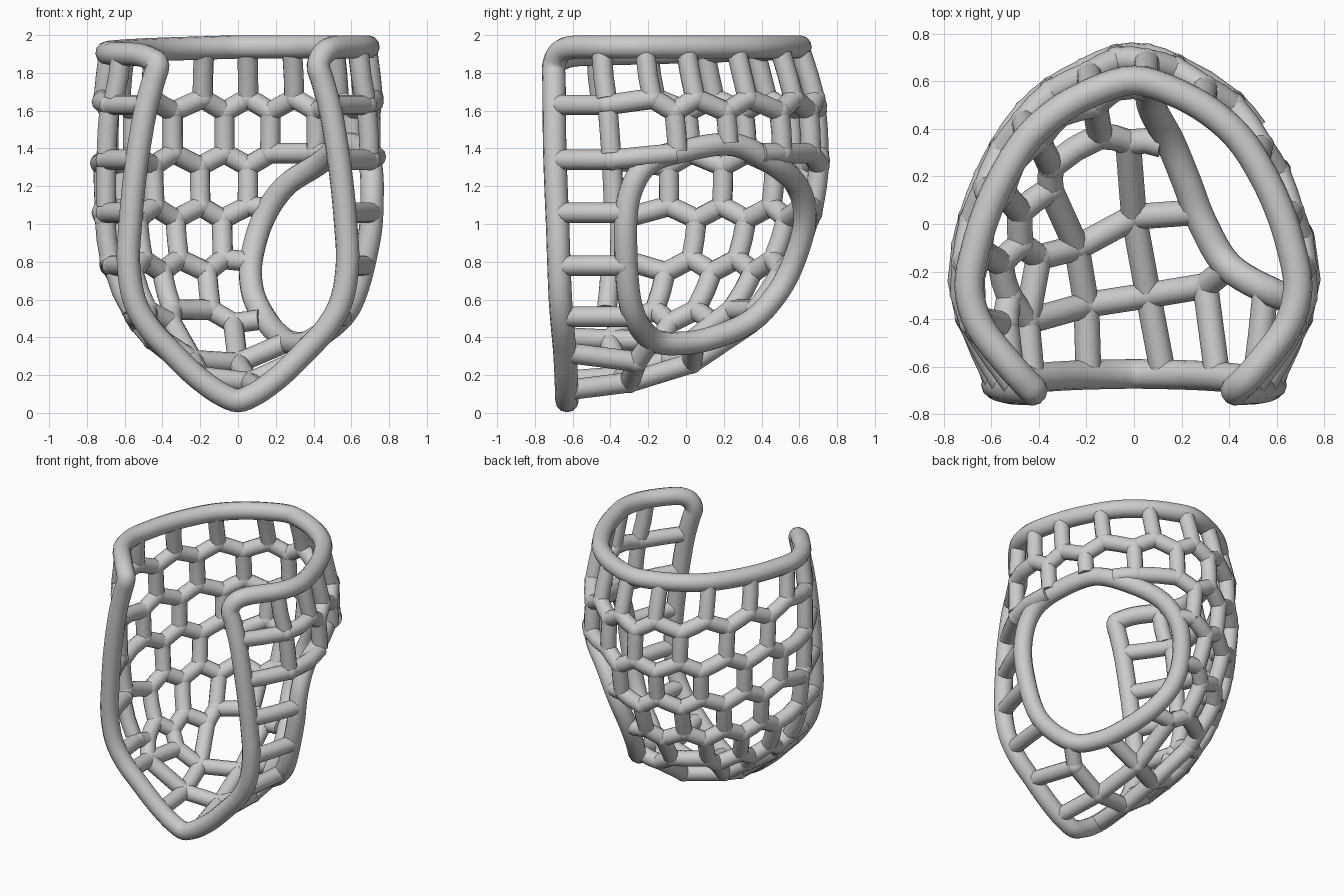
import bpy, bmesh
from mathutils import Vector, Matrix

if "Cube" in bpy.data.objects:
    bpy.data.objects.remove(bpy.data.objects["Cube"])

RIM_R, STRUT_R = 0.062, 0.054


def smooth(pts, closed=False, n=6):
    """Catmull-Rom samples through a list of points."""
    pts = [Vector(p) for p in pts]
    m, out = len(pts), []
    for i in range(m if closed else m - 1):
        q = []
        for k in (i - 1, i, i + 1, i + 2):
            q.append(pts[k % m] if closed else pts[max(0, min(m - 1, k))])
        for s in range(n):
            u = s / n
            out.append(0.5 * (2 * q[1] + (q[2] - q[0]) * u
                              + (2 * q[0] - 5 * q[1] + 4 * q[2] - q[3]) * u * u
                              + (3 * q[1] - q[0] - 3 * q[2] + q[3]) * u ** 3))
    return out if closed else out + [pts[-1]]


def lookup(samples, z):
    z = max(samples[0][0], min(samples[-1][0], z))
    for a, b in zip(samples, samples[1:]):
        if z <= b[0]:
            return a[1] + (b[1] - a[1]) * (z - a[0]) / max(1e-6, b[0] - a[0])
    return samples[-1][1]


# Shell profiles by height: front edge x, half width, back y, front y
FRONT_X = smooth([(.06, 0), (.10, .09), (.15, .165), (.22, .25), (.33, .36), (.45, .47), (.6, .55),
                  (.8, .58), (1.0, .57), (1.3, .54), (1.6, .49), (1.75, .45), (1.84, .425), (1.95, .44)])
WIDTH = smooth([(.06, .02), (.15, .18), (.33, .39), (.45, .50), (.6, .61), (.8, .68),
                (1.0, .71), (1.3, .72), (1.6, .715), (1.95, .675)])
BACK_Y = smooth([(.06, -.6), (.15, -.32), (.25, 0), (.37, .21), (.5, .37), (.7, .52), (.9, .62),
                 (1.1, .68), (1.35, .71), (1.65, .69), (1.95, .6)])
FRONT_Y = smooth([(.06, -.63), (.3, -.64), (.6, -.665), (1.0, -.68), (1.4, -.695), (1.95, -.70)])
cache = {}


def section(z):
    """Half cross-section at height z, with running length."""
    key = round(z, 3)
    if key not in cache:
        w, b, f = lookup(WIDTH, z), lookup(BACK_Y, z), lookup(FRONT_Y, z)
        shape = [(-.25, .962), (0, 1), (.25, .962), (.60, .845), (.86, .635), (1, .40), (.98, .23)]
        pts = [(x * w, f + y * (b - f)) for x, y in shape] + [(lookup(FRONT_X, z), f)]
        pts = smooth(pts)[6:]
        run = [0]
        for p, q in zip(pts, pts[1:]):
            run.append(run[-1] + (q - p).length)
        cache[key] = pts, run
    return cache[key]


def shell(t, z):
    """Point on the shell: t = 0 at the back, +-1 at the front edges."""
    pts, run = section(z)
    d = min(abs(t), 1) * run[-1]
    for i in range(len(run) - 1):
        if d <= run[i + 1] + 1e-9:
            p = pts[i].lerp(pts[i + 1], (d - run[i]) / max(1e-9, run[i + 1] - run[i]))
            break
    return Vector((p.x if t >= 0 else -p.x, p.y, z))


def floor(x, y):
    """Point of the bowl bottom straight below (x, y)."""
    lo, hi = .06, 1.2
    for _ in range(12):
        z = (lo + hi) / 2
        pts = section(z)[0]
        edge = [a.y + (b.y - a.y) * (abs(x) - a.x) / (b.x - a.x)
                for a, b in zip(pts, pts[1:]) if a.x <= abs(x) < b.x]
        if edge and edge[0] > y:
            hi = z
        else:
            lo = z
    return Vector((x, y, hi))


def tubes(name, paths, radius, closed=False):
    cu = bpy.data.curves.new(name, 'CURVE')
    cu.dimensions = '3D'
    cu.bevel_depth, cu.bevel_resolution = radius, 4
    cu.use_fill_caps = True
    for path in paths:
        sp = cu.splines.new('POLY')
        sp.points.add(len(path) - 1)
        for pt, p in zip(sp.points, path):
            pt.co = (*p, 1)
        sp.use_cyclic_u = closed
        sp.use_smooth = True
    ob = bpy.data.objects.new(name, cu)
    bpy.context.collection.objects.link(ob)
    bpy.ops.object.select_all(action='DESELECT')
    ob.select_set(True)
    bpy.context.view_layer.objects.active = ob
    bpy.ops.object.convert(target='MESH')


# Outer rim: V-shaped front opening and top edge in one loop
heights = [.10, .15, .22, .33, .45, .6, .8, 1.0, 1.2, 1.4, 1.6, 1.75, 1.84]
right = [shell(1, z) for z in heights] + [shell(.975, 1.91), shell(.92, 1.935)]
left = [shell(-1, z) for z in heights] + [shell(-.975, 1.87), shell(-.92, 1.895)]
top = [shell(t, 1.937 + .045 * min(t, 0)) for t in [.8 - .1 * i for i in range(17)]]
loop = [Vector((0, -.63, .065))] + right + top + left[::-1]
tubes("outer_rim", [smooth(loop, True, 4)], RIM_R, True)

# Large side opening ring
ring = smooth([(.71, -.3, 1.15), (.70, -.2, 1.32), (.66, 0, 1.39), (.56, .25, 1.42), (.43, .46, 1.32),
               (.25, .59, 1.2), (.13, .63, 1.02), (.07, .57, .8), (.08, .48, .63), (.15, .35, .49),
               (.22, .18, .41), (.29, 0, .37), (.40, -.18, .39), (.59, -.29, .56), (.69, -.32, .9)], True)
tubes("side_opening_ring", [ring], RIM_R, True)


def flat(p):
    return .75 * p.y - .66 * p.x, p.z


ring_flat = [flat(p) for p in ring]


def in_opening(p):
    if .66 * p.y + .75 * p.x < 0:
        return False
    h, z = flat(p)
    inside = False
    for (h1, z1), (h2, z2) in zip(ring_flat, ring_flat[1:] + ring_flat[:1]):
        if (z1 > z) != (z2 > z) and h < h1 + (h2 - h1) * (z - z1) / (z2 - z1):
            inside = not inside
    return inside


struts, nodes = [], []


def strut(pts):
    """Strut along sample points, cut away where it crosses the side opening."""
    run = []
    for p in list(pts) + [None]:
        if p is not None and not in_opening(p):
            run.append(p)
        else:
            if len(run) > 2 and (run[0] - run[-1]).length > .07:
                struts.append([run[0], run[len(run) // 2], run[-1]])
            run = []


def on_shell(a, b):
    n = max(20, int(abs(b[0] - a[0]) * 150))
    strut(shell(a[0] + (b[0] - a[0]) * i / n, a[1] + (b[1] - a[1]) * i / n) for i in range(n + 1))


# Lattice: staggered uprights between levels, zigzag rows along levels
LEVELS = [1.93, 1.63, 1.34, 1.06, .78, .51]
UPS = [[-.83, -.66, -.48, -.30, -.11, .03, .18, .37, .54, .67, .81],
       [-.81, -.57, -.39, -.21, -.04, .10, .26, .45, .61, .81],
       [-.81, -.64, -.47, -.29, -.12, .03],
       [-.79, -.55, -.38, -.21, -.05],
       [-.82, -.63, -.46, -.29, -.11],
       [-.72, -.54, -.33, -.02]]
ZIG = .035
for j, ts in enumerate(UPS[:5]):
    for t in ts:
        on_shell((t, LEVELS[j] - (ZIG if j else .03)), (t, LEVELS[j + 1] + ZIG))
for j in range(1, 6):
    z = LEVELS[j]
    row = [(t, z + ZIG) for t in UPS[j - 1]] + [(t, z - ZIG) for t in UPS[j]]
    row = [p for p in sorted(row) if abs(p[0]) < .8]
    # Level rungs next to the front edges
    row = [(-1, z), (-.81, z)] + row + ([(.81, z), (1, z)] if j < 3 else [])
    nodes += [shell(*p) for p in row[1:-1]]
    for p, q in zip(row, row[1:]):
        on_shell(p, q)
    if j >= 3:
        on_shell(row[-1], (row[-1][0] + .22, z))
        on_shell((.55, z), (1, z))

# Lattice across the sloping bottom
a0, a1, a2, a3 = [floor(*p) for p in [(-.45, -.41), (-.2, -.34), (.06, -.30), (.30, -.26)]]
b0, b1, b2 = [floor(*p) for p in [(-.40, -.14), (-.24, -.10), (0, .03)]]
u0, u1, u2, u3 = [shell(t, LEVELS[5] - ZIG) for t in UPS[5]]
ring_a, ring_b = Vector((.40, -.18, .39)), Vector((.27, .05, .38))
links = [(shell(-1, .40), a0), (shell(-1, .17), a1), (shell(1, .12), a2), (shell(1, .32), a3),
         (a0, a1), (a1, a2), (a2, a3), (a3, ring_a), (a0, b0), (a1, b1), (a2, b2),
         (b0, b1), (b1, b2), (b2, ring_b), (a0, u0), (b0, u1), (b1, u2), (b2, u3)]
for p, q in links:
    strut(p.lerp(q, i / 12) for i in range(13))
nodes += [a0, a1, a2, a3, b0, b1, b2]
tubes("lattice_struts", struts, STRUT_R)

# Rounded joints where struts meet
bm = bmesh.new()
for p in nodes:
    if not in_opening(p):
        bmesh.ops.create_icosphere(bm, subdivisions=3, radius=STRUT_R + .003, matrix=Matrix.Translation(p))
for f in bm.faces:
    f.smooth = True
me = bpy.data.meshes.new("lattice_joints")
bm.to_mesh(me)
bm.free()
bpy.context.collection.objects.link(bpy.data.objects.new("lattice_joints", me))
